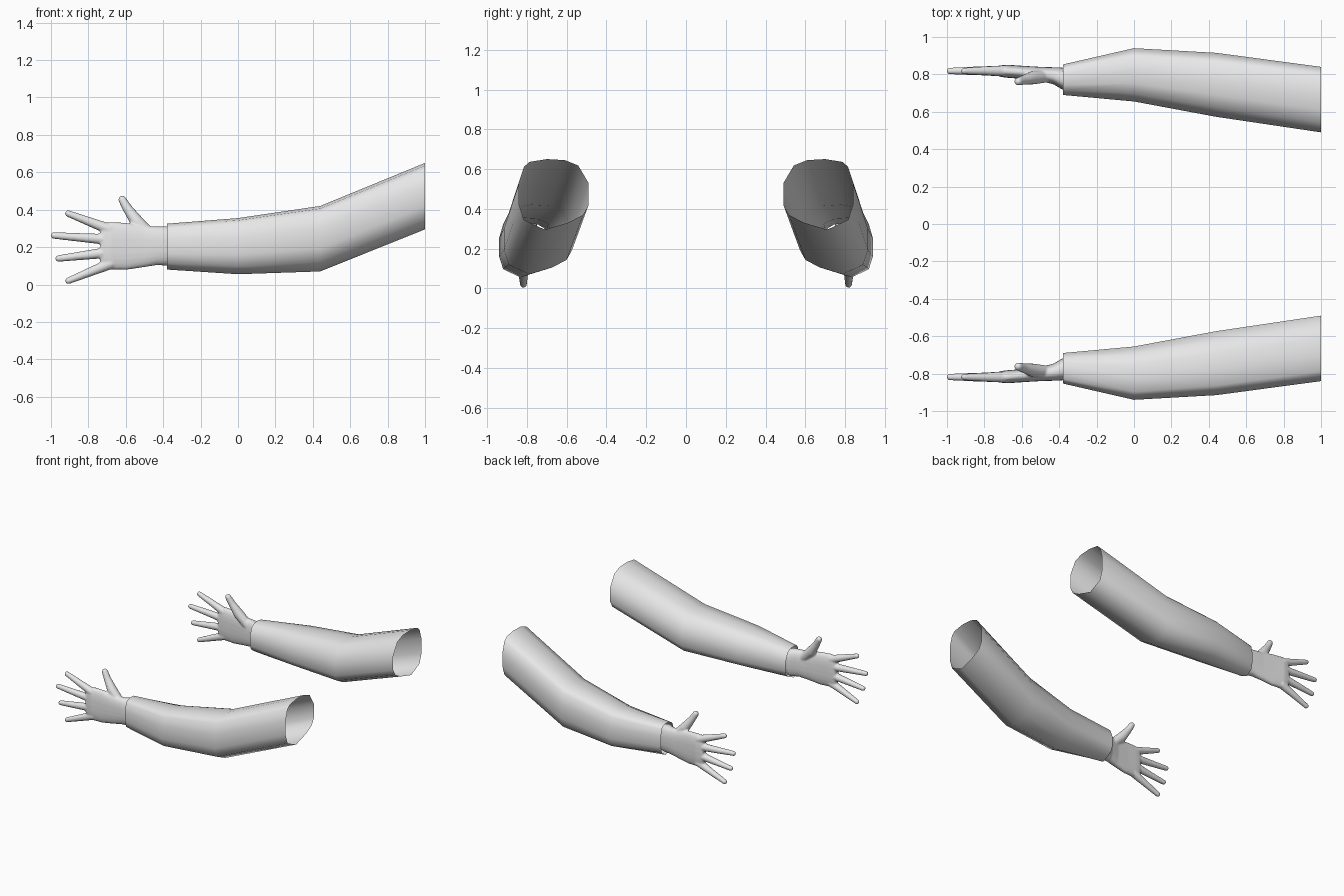
import bpy, bmesh, math
from mathutils import Vector

if "Cube" in bpy.data.objects:
    bpy.data.objects.remove(bpy.data.objects["Cube"])

grey = bpy.data.materials.new("light grey")
grey.diffuse_color = (0.8, 0.8, 0.8, 1)
grey.use_nodes = True
grey.node_tree.nodes["Principled BSDF"].inputs["Base Color"].default_value = grey.diffuse_color


def loft(bm, sections, profile, capped):
    """Skin a unit profile through (x, ymin, ymax, zmin, zmax) sections."""
    rings = [[bm.verts.new((x, y0 + u * (y1 - y0), z0 + v * (z1 - z0))) for u, v in profile]
             for x, y0, y1, z0, z1 in sections]
    n = len(profile)
    for a, b in zip(rings, rings[1:]):
        for i in range(n):
            j = (i + 1) % n
            bm.faces.new((a[i], a[j], b[j], b[i]))
    if capped:
        bm.faces.new(rings[0])
        bm.faces.new(rings[-1][::-1])
    bmesh.ops.recalc_face_normals(bm, faces=bm.faces[:])


def digit(bm, path):
    """Rounded, tapering digit through (x, y, z, radius) points."""
    for a, b in zip(path, path[1:]):
        a, b = Vector(a), Vector(b)
        steps = max(2, int((b - a).length / 0.008))
        for k in range(steps + 1):
            p = a.lerp(b, k / steps)
            ball = bmesh.ops.create_icosphere(bm, subdivisions=3, radius=p[3])
            bmesh.ops.translate(bm, verts=ball["verts"], vec=p.xyz)


def finish(bm, name):
    mesh = bpy.data.meshes.new(name)
    bm.to_mesh(mesh)
    bm.free()
    mesh.materials.append(grey)
    for p in mesh.polygons:
        p.use_smooth = True
    obj = bpy.data.objects.new(name, mesh)
    bpy.context.collection.objects.link(obj)
    return obj


def mirror(obj):
    m = obj.modifiers.new("other arm", 'MIRROR')
    m.use_axis = (False, True, False)
    m.use_mirror_merge = False


# Sleeves: open tubes, bent at the elbow
sleeve_profile = [(0, .66), (.15, .91), (.34, .985), (.6, 1), (.85, .96), (.93, .89),
                  (1, .66), (1, .35), (.93, .14), (.63, 0), (.29, .1), (.08, .21), (0, .35)]
sleeve_sections = [(-.38, .69, .853, .08, .325), (0, .655, .94, .055, .355),
                   (.44, .573, .915, .07, .42), (1, .49, .84, .295, .65)]
bm = bmesh.new()
loft(bm, sleeve_sections, sleeve_profile, False)
mirror(finish(bm, "sleeves"))

# Palm and wrist: flattened rounded cross-sections
palm_profile = []
for i in range(24):
    t = math.tau * i / 24
    c, s = math.cos(t), math.sin(t)
    palm_profile.append((.5 + .5 * math.copysign(abs(c) ** .8, c),
                         .5 + .5 * math.copysign(abs(s) ** .8, s)))
palm_sections = [(-.35, .72, .825, .105, .305), (-.38, .717, .836, .10, .312),
                 (-.43, .747, .838, .104, .31), (-.50, .765, .84, .093, .313),
                 (-.60, .776, .846, .078, .33), (-.68, .782, .852, .08, .334),
                 (-.715, .787, .848, .085, .328), (-.735, .797, .84, .105, .305)]
bm = bmesh.new()
loft(bm, palm_sections, palm_profile, True)

# Four fingers: base and tip positions
for bx, bz, tx, tz in [(-.69, .296, -.907, .379), (-.69, .240, -.984, .262),
                       (-.69, .172, -.960, .139), (-.68, .112, -.907, .020)]:
    mx, mz = (bx + tx) / 2, (bz + tz) / 2
    digit(bm, [(bx, .818, bz, .030), (mx, .819, mz, .024), (tx, .818, tz, .018)])

# Thumb
digit(bm, [(-.47, .79, .265, .034), (-.54, .782, .335, .036),
           (-.59, .770, .405, .026), (-.618, .762, .453, .022)])

# Fuse the hand into one smooth skin
hand = finish(bm, "hands")
r = hand.modifiers.new("fuse", 'REMESH')
r.mode = 'VOXEL'
r.voxel_size = 0.006
r.use_smooth_shade = True
s = hand.modifiers.new("soften", 'SMOOTH')
s.factor = 0.5
s.iterations = 6
mirror(hand)
